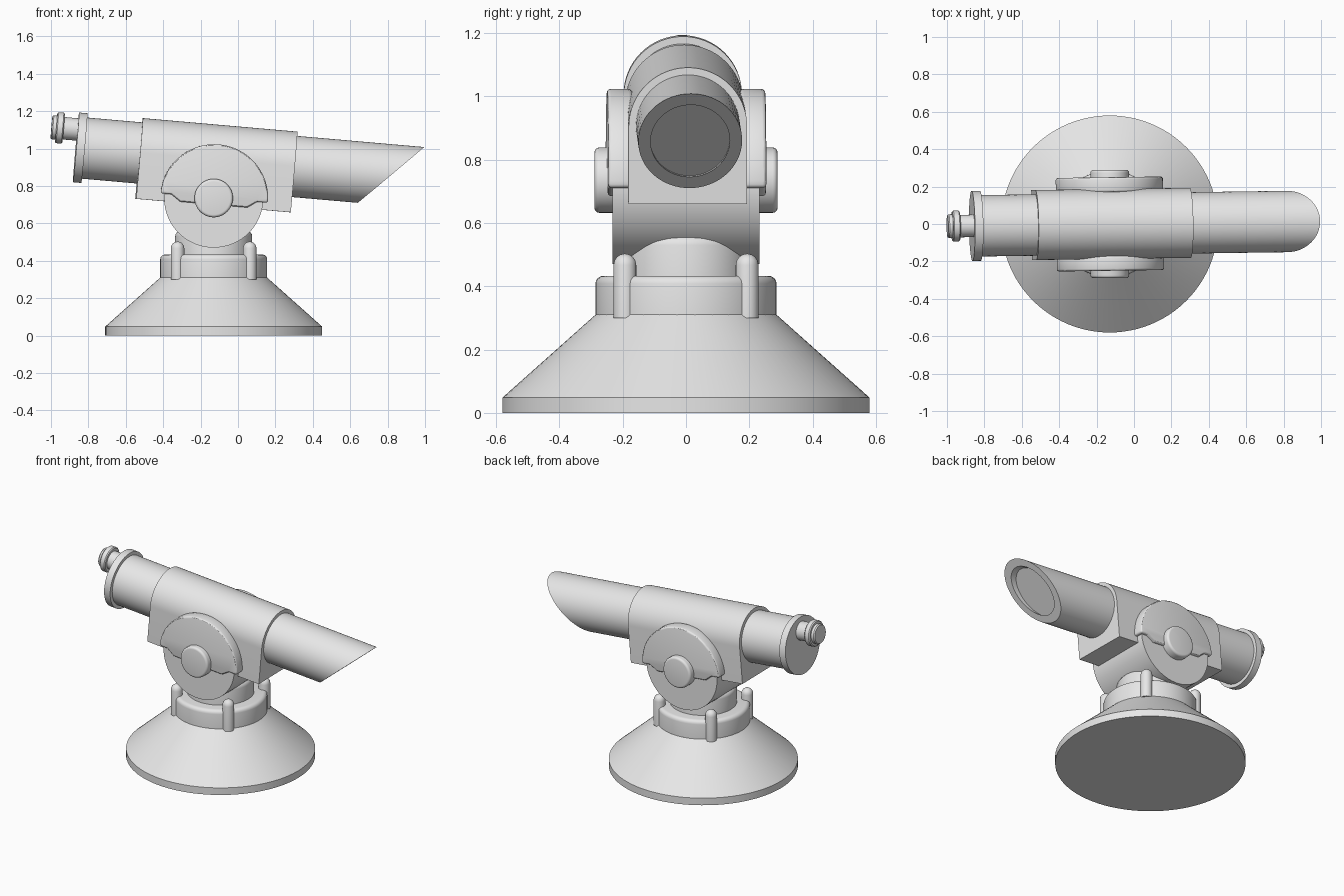
import bpy, bmesh
from math import sin, cos, pi, radians
from mathutils import Matrix, Vector

if "Cube" in bpy.data.objects:
    bpy.data.objects.remove(bpy.data.objects["Cube"], do_unlink=True)

grey = bpy.data.materials.new("plain_grey")
grey.use_nodes = True
colour = (0.8, 0.8, 0.8, 1)
grey.diffuse_color = colour
grey.node_tree.nodes["Principled BSDF"].inputs["Base Color"].default_value = colour


def finish(name, bm, matrix, bevel=0):
    bmesh.ops.remove_doubles(bm, verts=bm.verts, dist=1e-5)
    bmesh.ops.recalc_face_normals(bm, faces=bm.faces)
    mesh = bpy.data.meshes.new(name)
    bm.to_mesh(mesh)
    bm.free()
    mesh.materials.append(grey)
    obj = bpy.data.objects.new(name, mesh)
    obj.matrix_world = matrix
    bpy.context.collection.objects.link(obj)
    bpy.ops.object.select_all(action='DESELECT')
    obj.select_set(True)
    bpy.context.view_layer.objects.active = obj
    if bevel:
        mod = obj.modifiers.new("soft_edge", 'BEVEL')
        mod.width, mod.segments = bevel, 3
        mod.limit_method, mod.angle_limit = 'ANGLE', radians(40)
        bpy.ops.object.modifier_apply(modifier=mod.name)
    bpy.ops.object.shade_smooth_by_angle(angle=radians(30))
    return obj


def lathe(name, profile, matrix, sides=64):
    """Revolve (radius, height[, slant]) points around local z."""
    bm = bmesh.new()
    rings = []
    for r, h, *slant in profile:
        k = slant[0] if slant else 0
        angles = [2 * pi * i / sides for i in range(sides)]
        if r == 0:
            rings.append([bm.verts.new((0, 0, h))])
        else:
            rings.append([bm.verts.new((r * cos(a), r * sin(a), h - k * r * cos(a))) for a in angles])
    for a, b in zip(rings, rings[1:]):
        for i in range(sides):
            j = (i + 1) % sides
            corners = [a[i % len(a)], a[j % len(a)], b[j % len(b)], b[i % len(b)]]
            bm.faces.new(list(dict.fromkeys(corners)))
    return finish(name, bm, matrix)


def prism(name, outline, depth, matrix, bevel=0):
    bm = bmesh.new()
    face = bm.faces.new([bm.verts.new((x, y, 0)) for x, y in outline])
    out = bmesh.ops.extrude_face_region(bm, geom=[face])
    top = [v for v in out["geom"] if isinstance(v, bmesh.types.BMVert)]
    bmesh.ops.translate(bm, verts=top, vec=(0, 0, depth))
    return finish(name, bm, matrix, bevel)


def arc(radius, start, end, steps=40, cy=0):
    angles = [radians(start + (end - start) * i / steps) for i in range(steps + 1)]
    return [(radius * cos(a), cy + radius * sin(a)) for a in angles]


def rounded(r, h, b, sign=1):
    """Profile points rounding an outer rim at radius r and height h."""
    return [(r - b + b * cos(t * pi / 8), h - sign * (b - b * sin(t * pi / 8))) for t in range(5)]


# Frames: upright stand, pivot axle along y, tilted tube along x
stand = Matrix.Translation((-0.13, 0, 0))
pivot = Matrix.Translation((-0.13, 0, 0.735))
tilt = pivot @ Matrix.Rotation(radians(0.8), 4, 'Z') @ Matrix.Rotation(radians(5), 4, 'Y')
along_x = Matrix.Rotation(pi / 2, 4, 'Y')
tube_axis = tilt @ Matrix.Translation((0, 0, 0.206)) @ along_x
eye_axis = tilt @ Matrix.Translation((0, 0, 0.302)) @ along_x

# Stand
lathe("base", [(0, 0), (0.58, 0), (0.58, 0.048), (0.286, 0.31), (0, 0.31)], stand, 96)
lathe("collar", [(0, 0.3), (0.286, 0.3), *rounded(0.286, 0.433, 0.025), (0, 0.433)], stand)
lathe("neck", [(0, 0.4), (0.206, 0.4), *rounded(0.206, 0.56, 0.03), (0, 0.56)], stand)
for sx in (-1, 1):
    for sy in (-1, 1):
        place = stand @ Matrix.Translation((sx * 0.193, sy * 0.193, 0))
        lathe("collar_peg", [(0, 0.3), (0.036, 0.3), *rounded(0.036, 0.503, 0.036)], place, 24)

# Pivot drum with hub caps at both ends
drum_axis = pivot @ Matrix.Rotation(-pi / 2, 4, 'X')
lathe("pivot_drum", [(0, -0.232), (0.265, -0.232), (0.265, 0.232), (0, 0.232)], drum_axis)
for s, side in ((-1, "front"), (1, "back")):
    turn = pivot @ Matrix.Rotation(-s * pi / 2, 4, 'X')
    lathe(side + "_hub_cap", [(0, 0.2), (0.103, 0.2), *rounded(0.103, 0.289, 0.015), (0, 0.289)], turn, 48)
    # Half-round bearing cheek carried by the tube cradle
    cheek = arc(0.288, 0, 180) + [(-0.23, 0), (-0.18, -0.035), (0.18, -0.035), (0.23, 0)]
    cheek_frame = tilt @ Matrix.Translation((0, s * 0.17, 0)) @ Matrix.Rotation(pi / 2, 4, 'X')
    prism(side + "_bearing_cheek", cheek, -s * 0.08, cheek_frame, 0.012)

# Cradle with an arched top
cradle = [(-0.187, -0.04), (0.187, -0.04)] + arc(0.187, 0, 180, cy=0.206)
facing_x = Matrix(((0, 0, 1, 0), (1, 0, 0, 0), (0, 1, 0, 0), (0, 0, 0, 1)))
prism("tube_cradle", cradle, 0.83, tilt @ Matrix.Translation((-0.415, 0, 0)) @ facing_x)

# Viewing tube with a slanted, recessed end
lathe("front_tube", [(0, 0.3), (0.164, 0.3), (0.164, 0.933, 1), (0.125, 0.933, 1),
                     (0.125, 0.893, 1), (0, 0.893, 1)], tube_axis)
lathe("rear_tube", [(0, -0.73), (0.164, -0.73), (0.164, -0.3), (0, -0.3)], tube_axis)
lathe("rear_flange", [(0, -0.757), (0.187, -0.757), (0.187, -0.712), (0, -0.712)], tube_axis)

# Eyepiece
lathe("eyepiece", [(0, -0.897), (0.059, -0.897), (0.064, -0.89), (0.064, -0.872), (0.077, -0.872),
                   (0.083, -0.866), (0.083, -0.838), (0.077, -0.832), (0.06, -0.832),
                   (0.06, -0.74), (0, -0.74)], eye_axis, 48)
